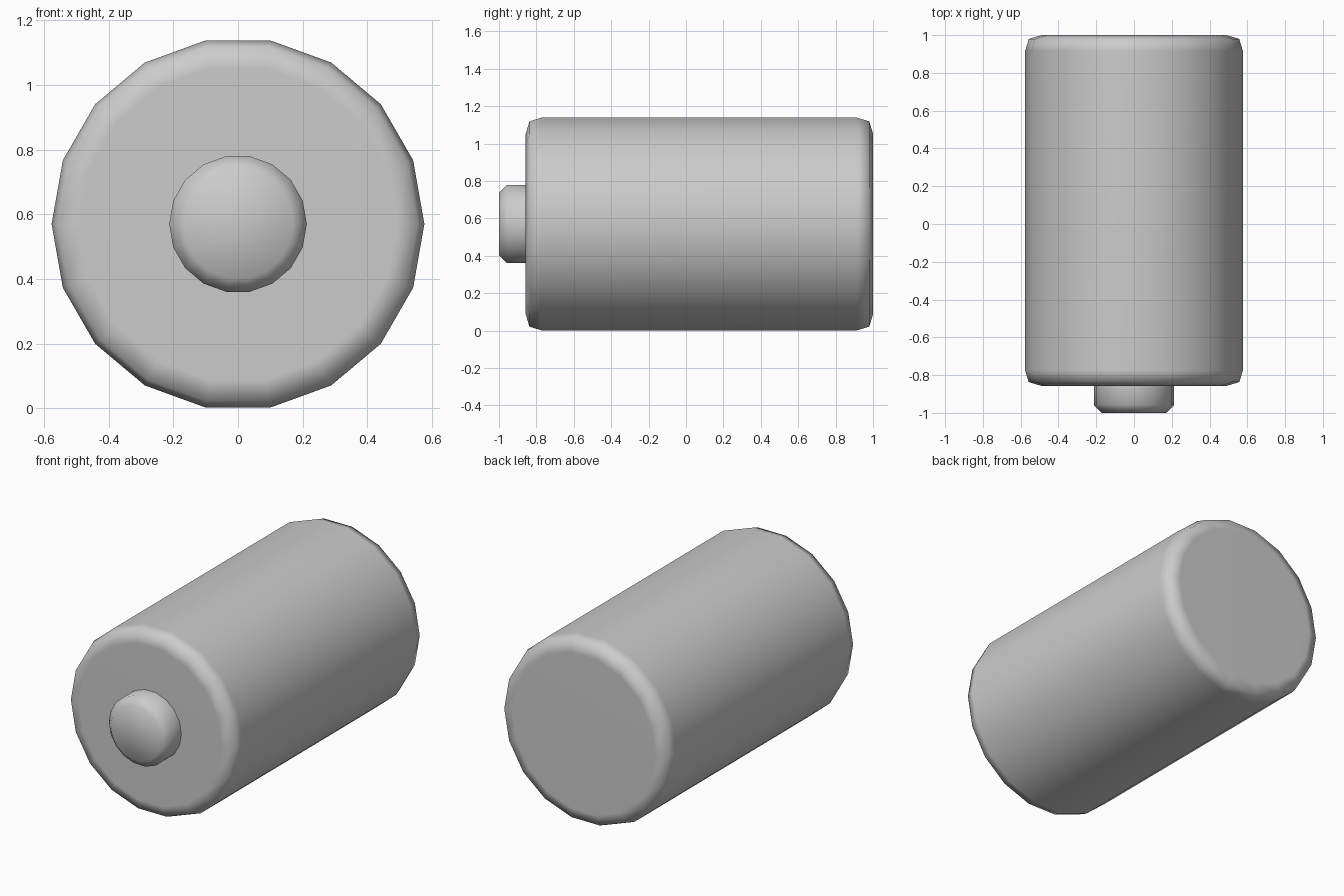
import bpy, bmesh
from math import cos, sin, pi

if "Cube" in bpy.data.objects:
    bpy.data.objects.remove(bpy.data.objects["Cube"])

SIDES = 18
AXIS_Z = 0.57


def lathe(name, profile, cap_back=True):
    """Revolve (y, radius) points around the lengthwise axis."""
    bm = bmesh.new()
    rings = []
    for y, r in profile:
        rings.append([bm.verts.new((r * cos(2 * pi * i / SIDES), y,
                                    AXIS_Z + r * sin(2 * pi * i / SIDES)))
                      for i in range(SIDES)])
    for a, b in zip(rings, rings[1:]):
        for i in range(SIDES):
            j = (i + 1) % SIDES
            bm.faces.new((a[i], a[j], b[j], b[i]))
    bm.faces.new(rings[0])
    if cap_back:
        bm.faces.new(rings[-1])
    bmesh.ops.recalc_face_normals(bm, faces=bm.faces)
    mesh = bpy.data.meshes.new(name)
    bm.to_mesh(mesh)
    bm.free()
    mesh.shade_smooth()
    obj = bpy.data.objects.new(name, mesh)
    bpy.context.collection.objects.link(obj)
    # Keep the big end faces flat-looking while the rims stay smooth
    mod = obj.modifiers.new("flat_ends", 'WEIGHTED_NORMAL')
    mod.keep_sharp = True
    return obj


# Main cylinder with rounded rims
lathe("battery_body", [(-0.857, 0.49), (-0.837, 0.557), (-0.775, 0.577),
                       (0.915, 0.577), (0.98, 0.557), (1.0, 0.49)])

# Raised contact at the front, running slightly into the body
knob = lathe("contact_knob", [(-1.0, 0.17), (-0.957, 0.213), (-0.85, 0.213)],
             cap_back=False)
knob.modifiers.clear()
